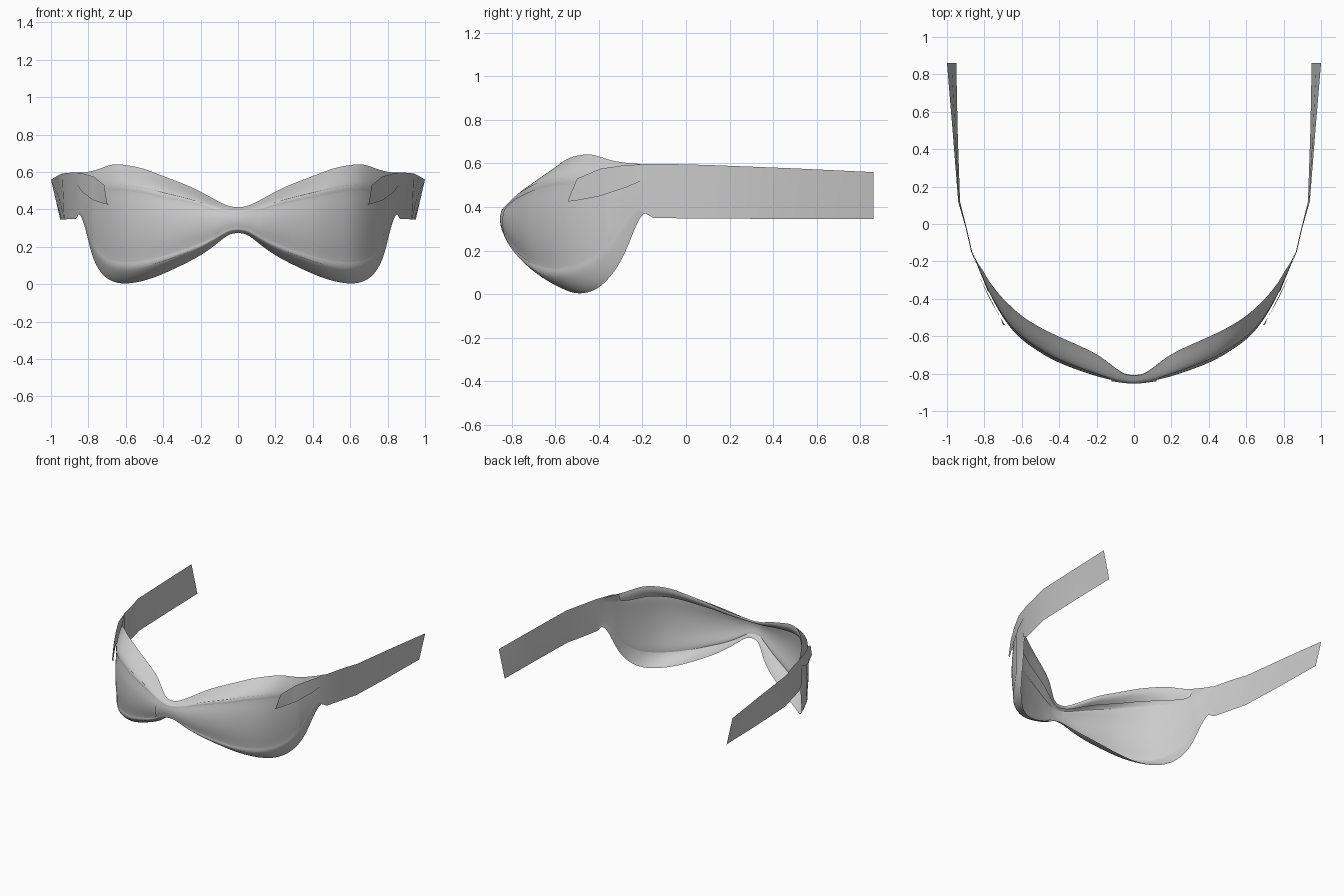
import bpy, math

if "Cube" in bpy.data.objects:
    bpy.data.objects.remove(bpy.data.objects["Cube"])

grey = bpy.data.materials.new("plain_grey")
grey.diffuse_color = (0.6, 0.6, 0.6, 1)
grey.use_nodes = True
grey.node_tree.nodes["Principled BSDF"].inputs["Base Color"].default_value = grey.diffuse_color

# Stations from bridge to hinge: x, bottom z, top z, front y, rear edge y
STATIONS = [
    (0.00, .275, .41, -.855, -.81), (.05, .270, .415, -.852, -.81), (.12, .21, .45, -.842, -.755),
    (.19, .16, .49, -.825, -.70), (.27, .115, .53, -.80, -.66), (.42, .045, .585, -.745, -.595),
    (.51, .015, .622, -.69, -.55), (.60, .000, .638, -.63, -.495), (.67, .01, .645, -.555, -.43),
    (.73, .05, .620, -.46, -.37), (.78, .14, .605, -.365, -.30), (.805, .26, .60, -.30, -.25),
    (.84, .38, .597, -.22, -.205), (.86, .37, .597, -.16, -.155)]
# Cross-section: share of height, share of depth back to the rear edge
SECTION = [(0, 1), (.025, .75), (.07, .45), (.13, .18), (.18, .2), (.33, .05),
           (.5, 0), (.65, .04), (.78, .16), (.83, .15), (.91, .5), (.97, .85), (1, 1)]
HOLE_ROWS, HOLE_COLS = (4, 8), (2, 10)


def sheet(name, grid, keep=lambda c, r: True, smooth=True):
    """Mirrored surface through a grid of points, columns then rows."""
    n = len(grid[0])
    verts = [p for col in grid for p in col]
    faces = [(c * n + r, (c + 1) * n + r, (c + 1) * n + r + 1, c * n + r + 1)
             for c in range(len(grid) - 1) for r in range(n - 1) if keep(c, r)]
    used = sorted({i for f in faces for i in f})
    index = {v: i for i, v in enumerate(used)}
    mesh = bpy.data.meshes.new(name)
    mesh.from_pydata([verts[i] for i in used], [], [[index[i] for i in f] for f in faces])
    mesh.materials.append(grey)
    ob = bpy.data.objects.new(name, mesh)
    bpy.context.collection.objects.link(ob)
    mirror = ob.modifiers.new("mirror", "MIRROR")
    mirror.use_clip = True
    if smooth:
        ob.modifiers.new("round", "SUBSURF").levels = 2
        ob.modifiers["round"].render_levels = 2
    for p in mesh.polygons:
        p.use_smooth = True
    return ob


def point(st, sec, back=0):
    x, zb, zt, yf, yr = st
    t, d = sec
    return (x, yf + (yr - yf) * d + back, zb + (zt - zb) * t)


# Curved front frame with lens openings
sheet("front_frame", [[point(s, k) for k in SECTION] for s in STATIONS],
      lambda c, r: not (HOLE_COLS[0] <= c < HOLE_COLS[1] and HOLE_ROWS[0] <= r < HOLE_ROWS[1]))

# Lenses, overlapping the frame from just behind
sheet("lenses", [[point(s, k, .006) for k in SECTION[HOLE_ROWS[0] - 1:HOLE_ROWS[1] + 2]]
                 for s in STATIONS[HOLE_COLS[0] - 1:HOLE_COLS[1] + 2]])

# Inner rim along the top of the bridge and brow
sheet("brow_lip", [[point(s, (1, 1)), point(s, (.93, .95), .008), point(s, (.85, .6), .012)]
                   for s in STATIONS[:11]])

# Temple arms: x and z of the lower edge, x and z of the upper edge, y
ARM = [(.845, .385, .845, .597, -.21), (.865, .35, .87, .597, -.15), (.895, .348, .90, .596, -.02),
       (.93, .347, .94, .592, .12), (.943, .345, .97, .577, .5), (.95, .345, 1.0, .56, .86)]
sheet("temple_arms", [[(xb, y, zb), ((xb + xt) / 2, y, (zb + zt) / 2), (xt, y, zt)]
                      for xb, zb, xt, zt, y in ARM], smooth=False)

# Pointed hinge flaps lying over the outer corners of the lenses
FLAP = [(.69, .425, .70, .435, -.54), (.715, .43, .715, .53, -.50), (.775, .45, .77, .575, -.395),
        (.83, .49, .83, .593, -.275), (.86, .53, .86, .595, -.18)]
sheet("hinge_flaps", [[(xb, y, zb), (xt, y, zt)] for xb, zb, xt, zt, y in FLAP], smooth=False)
